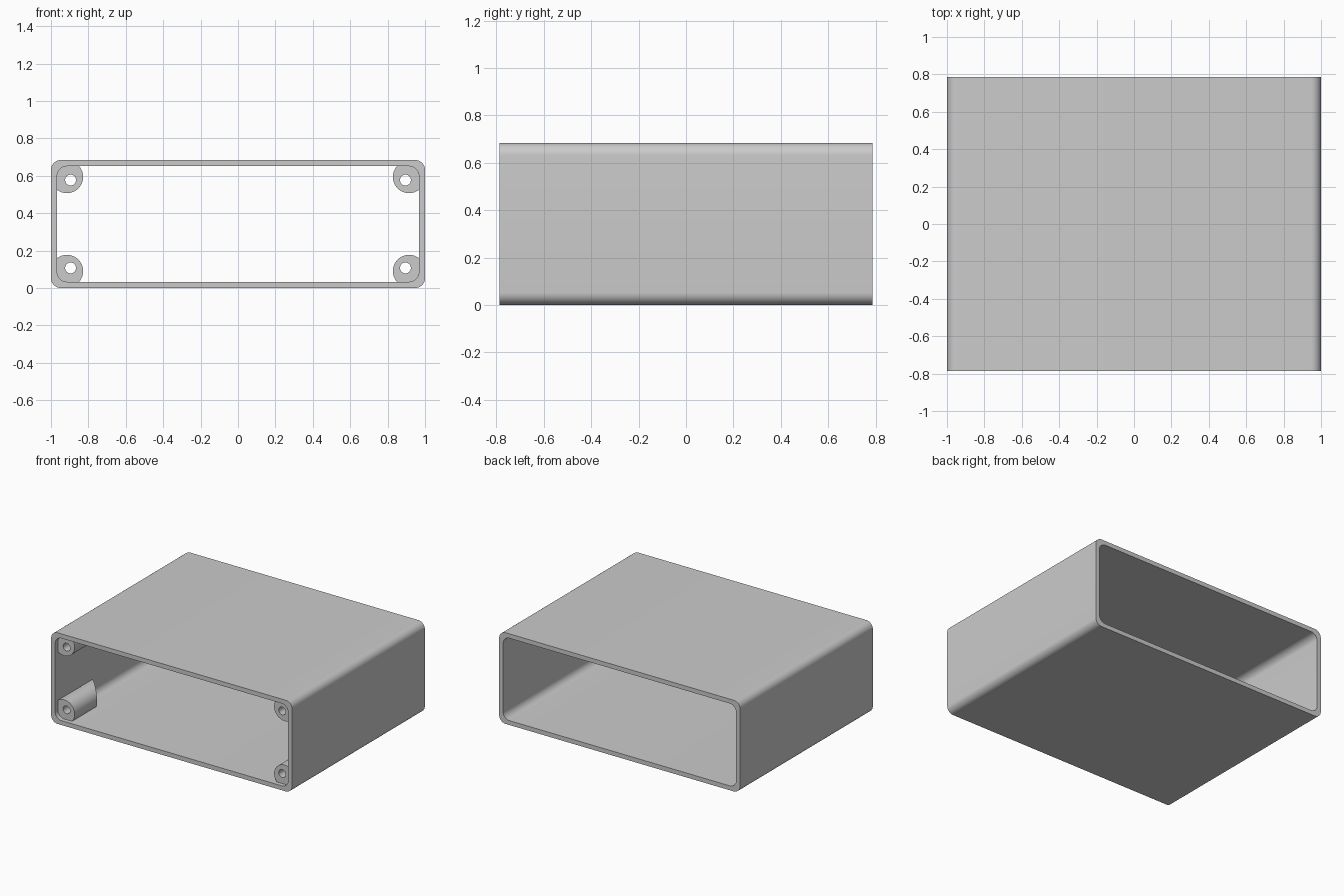
import bpy, bmesh, math

if "Cube" in bpy.data.objects:
    bpy.data.objects.remove(bpy.data.objects["Cube"])

W, D, H = 1.0, 0.787, 0.684      # half width, half depth, height
WALL, RAD = 0.033, 0.053         # wall thickness, corner radius

grey = bpy.data.materials.new("light grey plastic")
grey.diffuse_color = (0.60, 0.60, 0.60, 1)
grey.use_nodes = True
grey.node_tree.nodes["Principled BSDF"].inputs["Base Color"].default_value = grey.diffuse_color


def rounded_rect(hw, z0, z1, r, n=12):
    pts = []
    corners = [(hw - r, z1 - r), (r - hw, z1 - r), (r - hw, z0 + r), (hw - r, z0 + r)]
    for q, (cx, cz) in enumerate(corners):
        for i in range(n + 1):
            a = (q + i / n) * math.pi / 2
            pts.append((cx + r * math.cos(a), cz + r * math.sin(a)))
    return pts


def tube(name, outer, inner, front, back):
    """Closed tube along y between two matching profiles; front/back give y for x."""
    bm = bmesh.new()
    rings = [[bm.verts.new((x, f(x), z)) for x, z in prof]
             for prof, f in ((outer, front), (outer, back), (inner, back), (inner, front))]
    n = len(outer)
    for k in range(4):
        a, b = rings[k], rings[(k + 1) % 4]
        for i in range(n):
            j = (i + 1) % n
            bm.faces.new((a[i], a[j], b[j], b[i]))
    bmesh.ops.recalc_face_normals(bm, faces=bm.faces)
    me = bpy.data.meshes.new(name)
    bm.to_mesh(me)
    bm.free()
    ob = bpy.data.objects.new(name, me)
    me.materials.append(grey)
    bpy.context.collection.objects.link(ob)
    bpy.ops.object.select_all(action='DESELECT')
    ob.select_set(True)
    bpy.context.view_layer.objects.active = ob
    bpy.ops.object.shade_smooth_by_angle(angle=math.radians(30))
    return ob


# Open-ended rounded sleeve
tube("enclosure_shell", rounded_rect(W, 0, H, RAD),
     rounded_rect(W - WALL, WALL, H - WALL, RAD),
     lambda x: -D, lambda x: D)

# Screw bosses, recessed behind the front rim, back end sloped 45 degrees to the side wall
N = 64
for sx, side in ((-1, "left"), (1, "right")):
    for top in (False, True):
        outer, hole = [], []
        for i in range(N):
            c, s = math.cos(2 * math.pi * i / N), math.sin(2 * math.pi * i / N)
            # clamped so the boss ends inside the wall
            pts = [(min(0.915 + 0.087 * c, W - WALL / 2), max(0.090 + 0.087 * s, WALL / 2)),
                   (0.895 + 0.029 * c, 0.107 + 0.029 * s)]
            for (x, z), prof in zip(pts, (outer, hole)):
                prof.append((sx * x, H - z if top else z))
        tube(f"screw_boss_{side}_{'top' if top else 'bottom'}", outer, hole,
             lambda x: -D + WALL, lambda x: -D + 0.30 + (abs(x) - 0.83))
